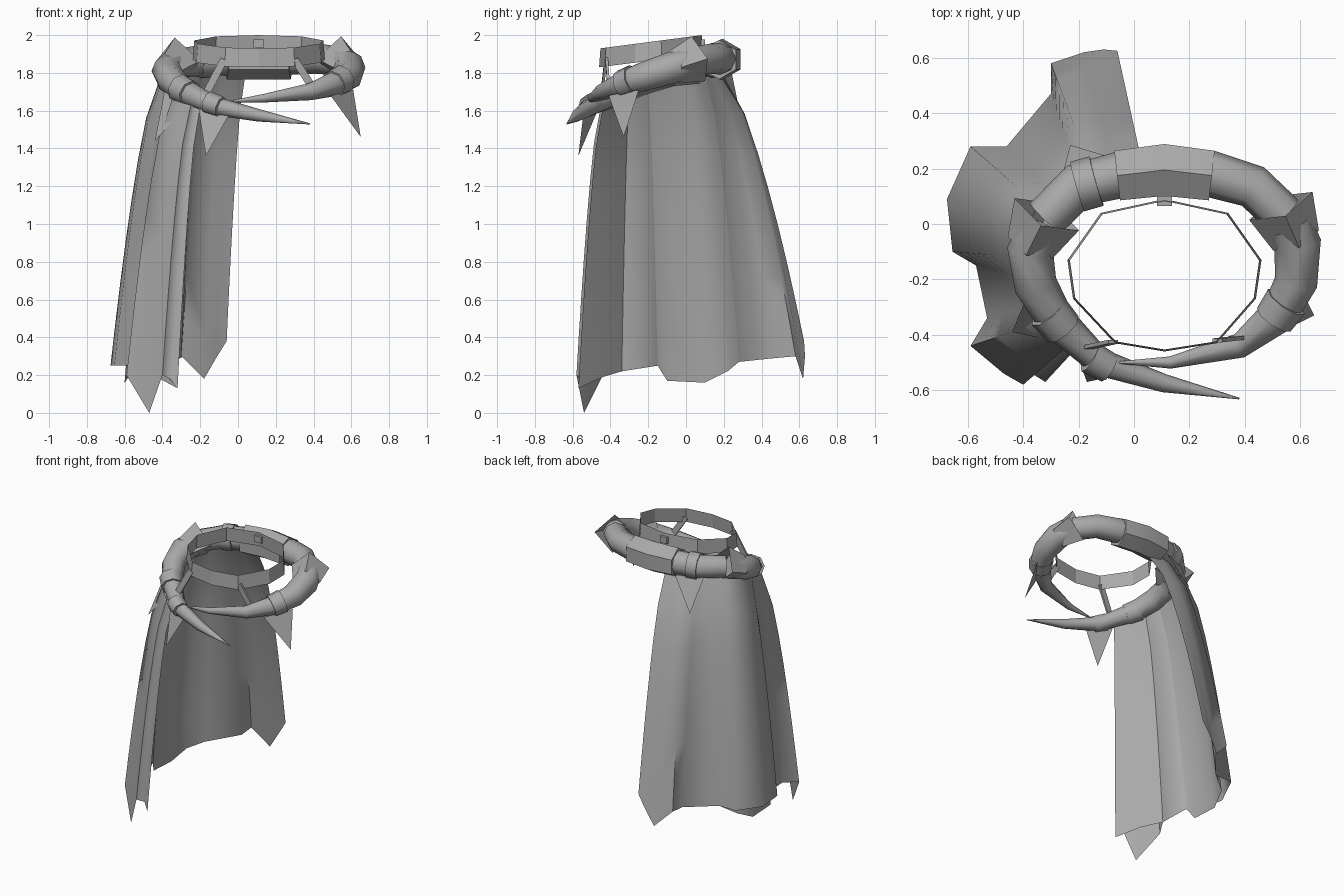
import bpy, bmesh, math
from mathutils import Vector

if bpy.data.objects.get("Cube"):
    bpy.data.objects.remove(bpy.data.objects["Cube"])

grey = bpy.data.materials.new("plain_grey")
grey.use_nodes = True
grey.diffuse_color = (0.4, 0.4, 0.4, 1)
grey.node_tree.nodes["Principled BSDF"].inputs["Base Color"].default_value = (0.4, 0.4, 0.4, 1)


def finish(name, bm, smooth=None):
    bmesh.ops.recalc_face_normals(bm, faces=bm.faces)
    mesh = bpy.data.meshes.new(name)
    bm.to_mesh(mesh)
    bm.free()
    mesh.materials.append(grey)
    obj = bpy.data.objects.new(name, mesh)
    bpy.context.collection.objects.link(obj)
    if smooth:
        bpy.ops.object.select_all(action="DESELECT")
        obj.select_set(True)
        bpy.context.view_layer.objects.active = obj
        bpy.ops.object.shade_smooth_by_angle(angle=math.radians(smooth))


def skin(bm, rows, closed):
    """Bridge rows of vertices with quads."""
    for a, b in zip(rows, rows[1:]):
        n = len(a)
        for i in range(n if closed else n - 1):
            j = (i + 1) % n
            bm.faces.new((a[i], a[j], b[j], b[i]))


def tube(name, stations, sides=8, turn=0, capped=True):
    """Tapered tube through (x, y, z, radius) stations."""
    bm = bmesh.new()
    pts = [Vector(s[:3]) for s in stations]
    rows = []
    for i, p in enumerate(pts):
        t = (pts[min(i + 1, len(pts) - 1)] - pts[max(i - 1, 0)]).normalized()
        side = t.cross(Vector((0, 0, 1))).normalized()
        up = side.cross(t)
        ring = []
        for k in range(sides):
            a = 2 * math.pi * (k + turn) / sides
            ring.append(bm.verts.new(p + stations[i][3] * (math.cos(a) * side + math.sin(a) * up)))
        rows.append(ring)
    skin(bm, rows, True)
    if capped:
        bm.faces.new(rows[0])
        bm.faces.new(rows[-1])
    finish(name, bm, 50)


# Horns that wrap forward
tube("right_horn", [(-.34, -.02, 1.84, .08), (-.375, -.09, 1.81, .083), (-.355, -.22, 1.765, .078),
                    (-.28, -.35, 1.70, .068), (-.12, -.50, 1.625, .05), (.11, -.575, 1.575, .033),
                    (.38, -.63, 1.53, .003)])
tube("left_horn", [(.56, 0, 1.855, .08), (.59, -.065, 1.83, .085), (.585, -.21, 1.785, .078),
                   (.52, -.33, 1.745, .068), (.38, -.44, 1.70, .045), (.13, -.50, 1.665, .022),
                   (-.07, -.50, 1.645, .003)])

# Flared four-cornered sockets at the horn roots
tube("right_socket", [(-.315, .035, 1.865, .13), (-.375, -.085, 1.815, .09)], 4, capped=False)
tube("left_socket", [(.53, .065, 1.875, .125), (.585, -.06, 1.83, .09)], 4, capped=False)

# Back yoke and its bands
tube("back_yoke", [(-.32, .02, 1.85, .078), (-.20, .14, 1.865, .082), (-.06, .175, 1.87, .084),
                   (.11, .20, 1.875, .087), (.28, .18, 1.875, .084), (.43, .135, 1.875, .08),
                   (.54, .03, 1.86, .078)])
tube("back_sleeve", [(-.06, .175, 1.87, .104), (.11, .195, 1.872, .108), (.28, .175, 1.87, .104)],
     6, .5)
tube("back_band", [(-.205, .135, 1.865, .093), (-.135, .155, 1.868, .093)])
tube("right_horn_band", [(-.31, -.315, 1.72, .077), (-.255, -.38, 1.69, .072)])
tube("right_front_band", [(-.16, -.48, 1.645, .06), (-.09, -.52, 1.62, .056)])
tube("left_horn_band", [(.55, -.28, 1.765, .08), (.505, -.345, 1.74, .074)])

# Thin ten-sided collar, higher at the back
outline = [(-.24, -.13), (-.22, -.27), (-.07, -.43), (.11, -.46), (.30, -.43),
           (.44, -.27), (.46, -.13), (.34, .04), (.11, .09), (-.12, .04)]
bm = bmesh.new()
rows = []
for drop, scale in ((0, .975), (.1, 1)):
    rows.append([bm.verts.new((.11 + (x - .11) * scale, -.18 + (y + .18) * scale,
                               1.93 + (y + .46) * .127 - drop)) for x, y in outline])
skin(bm, rows, True)
finish("collar", bm)

# Small clasp at the back of the collar
bm = bmesh.new()
bmesh.ops.create_cube(bm, size=1)
bmesh.ops.scale(bm, vec=(.055, .035, .045), verts=bm.verts)
bmesh.ops.translate(bm, vec=(.11, .083, 1.955), verts=bm.verts)
finish("clasp", bm)


# Straps that tie the collar to the horns
def strap(name, start, end, width=.04, depth=.014):
    a, b = Vector(start), Vector(end)
    along = (b - a).normalized()
    side = along.cross(Vector((0, 1, 0))).normalized() * width / 2
    out = side.cross(along).normalized() * depth / 2
    bm = bmesh.new()
    rows = [[bm.verts.new(p + s * side + o * out) for s, o in ((-1, -1), (1, -1), (1, 1), (-1, 1))]
            for p in (a, b)]
    skin(bm, rows, True)
    bm.faces.new(rows[0])
    bm.faces.new(rows[1])
    finish(name, bm)


strap("right_strap", (-.075, -.425, 1.87), (-.19, -.45, 1.65))
strap("left_strap", (.30, -.42, 1.87), (.39, -.41, 1.73))

# Pointed flaps hanging from the bands
flaps = {
    "right_front_flap": ((-.21, -.46, 1.62), (-.03, -.54, 1.61), (-.17, -.57, 1.36)),
    "left_flap": ((.49, -.41, 1.68), (.61, -.25, 1.71), (.65, -.33, 1.46)),
    "right_flap": ((-.39, -.27, 1.70), (-.25, -.43, 1.65), (-.44, -.39, 1.44)),
    "back_flap": ((-.26, .17, 1.81), (-.08, .24, 1.81), (-.23, .285, 1.59)),
}
for name, corners in flaps.items():
    bm = bmesh.new()
    bm.faces.new([bm.verts.new(c) for c in corners])
    finish(name, bm)


# Cloth sheets flaring from a top edge to a ragged hem
def sheet(name, top, hem, steps=7):
    bm = bmesh.new()
    rows = []
    for k in range(steps + 1):
        s = k / steps
        f = s ** .64
        rows.append([bm.verts.new((a[0] + (b[0] - a[0]) * f, a[1] + (b[1] - a[1]) * f,
                                   a[2] + (b[2] - a[2]) * s)) for a, b in zip(top, hem)])
    skin(bm, rows, False)
    finish(name, bm, 75)


sheet("cape",
      [(-.20, -.44, 1.62), (-.23, -.43, 1.62), (-.25, -.45, 1.63), (-.29, -.42, 1.64),
       (-.35, -.36, 1.66), (-.35, -.30, 1.68), (-.38, -.20, 1.72), (-.41, -.12, 1.74),
       (-.41, 0, 1.78), (-.36, .08, 1.80), (-.29, .10, 1.80), (-.20, .14, 1.80),
       (-.15, .18, 1.80), (-.08, .19, 1.80), (-.03, .18, 1.80), (.04, .17, 1.80)],
      [(-.32, -.57, .13), (-.36, -.545, .18), (-.40, -.58, .20), (-.47, -.54, 0),
       (-.59, -.44, .20), (-.53, -.34, .22), (-.57, -.15, .25), (-.655, -.10, .25),
       (-.675, .09, .25), (-.59, .28, .27), (-.46, .28, .27), (-.30, .47, .29),
       (-.30, .58, .30), (-.18, .62, .18), (-.11, .63, .30), (-.06, .625, .38)])

# Inner layers of the pleats
sheet("cape_front_lining",
      [(-.20, -.44, 1.62), (-.27, -.37, 1.65), (-.35, -.30, 1.68)],
      [(-.32, -.57, .13), (-.43, -.44, .19), (-.53, -.34, .22)])
sheet("cape_side_lining",
      [(-.38, -.20, 1.72), (-.385, -.12, 1.74), (-.38, 0, 1.77), (-.35, .06, 1.79), (-.29, .10, 1.80)],
      [(-.57, -.15, .25), (-.60, -.10, .17), (-.60, .10, .16), (-.56, .22, .22), (-.46, .28, .27)])
